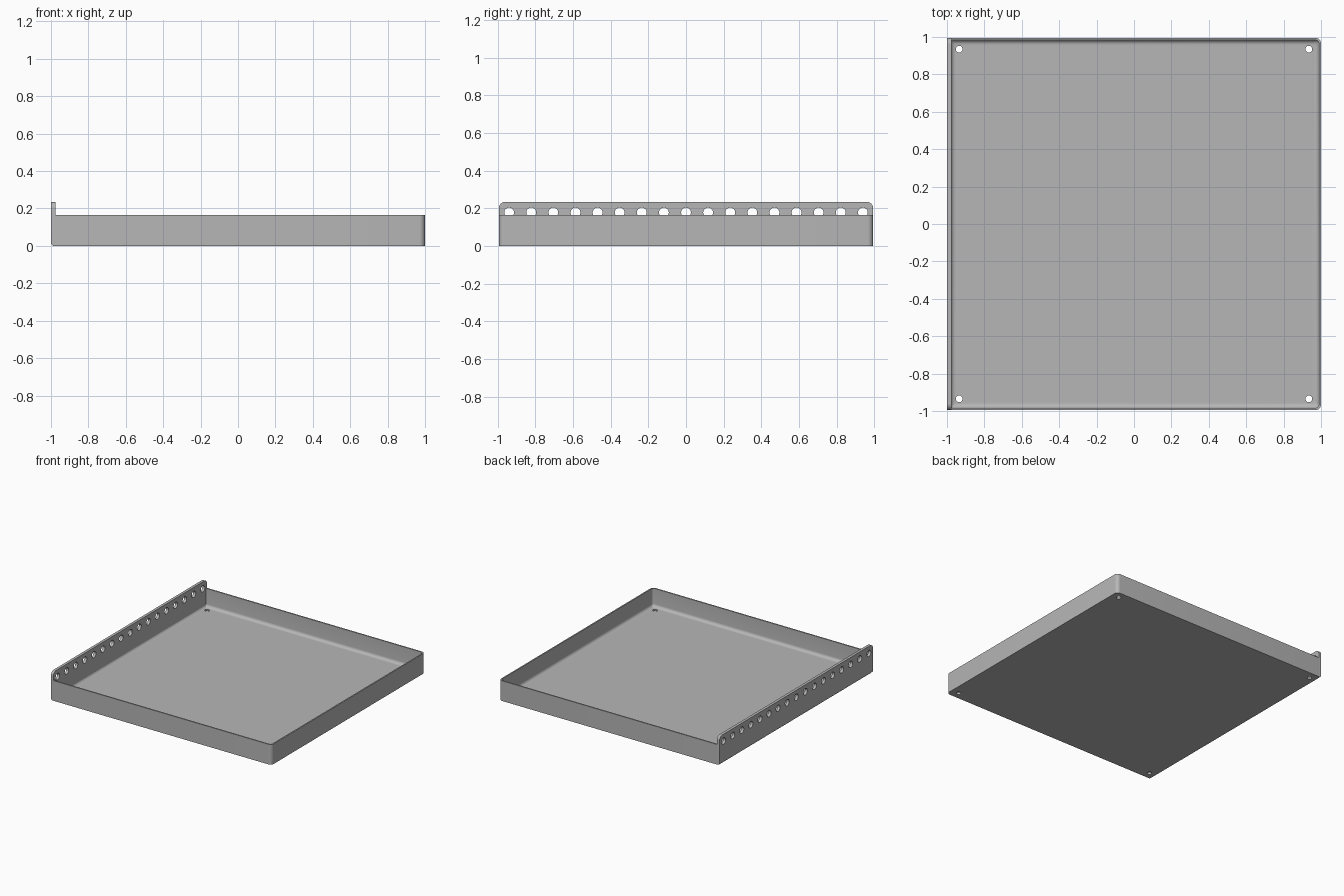
import bpy, bmesh, math
from mathutils import Matrix

if "Cube" in bpy.data.objects:
    bpy.data.objects.remove(bpy.data.objects["Cube"])

steel = bpy.data.materials.new("grey metal")
steel.use_nodes = True
GREY = (0.47, 0.47, 0.47, 1)
steel.diffuse_color = GREY
steel.node_tree.nodes["Principled BSDF"].inputs["Base Color"].default_value = GREY

HALF = 0.995                 # half depth of the tray
LEFT, RIGHT = -0.99, 1.0     # tray side planes
RIM, FLOOR = 0.165, 0.015    # heights
WALL, FILLET = 0.011, 0.025  # sheet thickness and inner bend
PLATE_IN, PLATE_TOP = -0.977, 0.235


def finish(name, bm):
    bmesh.ops.recalc_face_normals(bm, faces=bm.faces)
    mesh = bpy.data.meshes.new(name)
    bm.to_mesh(mesh)
    bm.free()
    mesh.materials.append(steel)
    ob = bpy.data.objects.new(name, mesh)
    bpy.context.collection.objects.link(ob)
    return ob


def rounded_outline(x0, x1, y0, y1, radii, steps=8):
    """Counter-clockwise outline; radii start at the (x1, y1) corner."""
    signs = ((1, 1), (-1, 1), (-1, -1), (1, -1))
    pts = []
    for k, ((sx, sy), r) in enumerate(zip(signs, radii)):
        cx = x1 - r if sx > 0 else x0 + r
        cy = y1 - r if sy > 0 else y0 + r
        for i in range(steps + 1):
            a = math.pi / 2 * (k + i / steps)
            pts.append((cx + r * math.cos(a), cy + r * math.sin(a)))
    return pts


def make_tray():
    bm = bmesh.new()

    def ring(inset, z, r_right, r_left):
        pts = rounded_outline(LEFT + inset, RIGHT - inset, inset - HALF, HALF - inset,
                              (r_right, r_left, r_left, r_right))
        return [bm.verts.new((x, y, z)) for x, y in pts]

    rings = [ring(0, 0, 0.03, 0.012), ring(0, RIM, 0.03, 0.012), ring(WALL, RIM, 0.02, 0.012)]
    for i in range(7):       # curved bend from wall to floor
        a = math.pi / 2 * i / 6
        rings.append(ring(WALL + FILLET * (1 - math.cos(a)),
                          FLOOR + FILLET * (1 - math.sin(a)), 0.018, 0.012))
    for lower, upper in zip(rings, rings[1:]):
        n = len(lower)
        for i in range(n):
            j = (i + 1) % n
            bm.faces.new((lower[i], lower[j], upper[j], upper[i]))
    bm.faces.new(rings[0])
    bm.faces.new(rings[-1])
    return finish("tray", bm)


def make_plate():
    bm = bmesh.new()
    outline = rounded_outline(-HALF, HALF, 0, PLATE_TOP, (0.035, 0.035, 0.001, 0.001))
    face = bm.faces.new([bm.verts.new((-1, y, z)) for y, z in outline])
    out = bmesh.ops.extrude_face_region(bm, geom=[face])
    moved = [v for v in out["geom"] if isinstance(v, bmesh.types.BMVert)]
    bmesh.ops.translate(bm, verts=moved, vec=(PLATE_IN + 1, 0, 0))
    # outer bend along the foot of the plate
    for v in bm.verts:
        if v.co.z < 0.002:
            v.co.z = 0
    bmesh.ops.remove_doubles(bm, verts=bm.verts, dist=0.0015)
    foot = [e for e in bm.edges if e.calc_length() > 1
            and all(v.co.x < -0.99 and v.co.z < 0.01 for v in e.verts)]
    bmesh.ops.bevel(bm, geom=foot, offset=0.018, segments=5, profile=0.5, affect='EDGES')
    return finish("perforated_side_plate", bm)


def make_cutter(name, places, radius, axis):
    bm = bmesh.new()
    turn = Matrix.Rotation(math.pi / 2, 4, 'Y') if axis == 'X' else Matrix.Identity(4)
    for p in places:
        bmesh.ops.create_cone(bm, cap_ends=True, segments=32, radius1=radius, radius2=radius,
                              depth=0.1, matrix=Matrix.Translation(p) @ turn)
    ob = finish(name, bm)
    ob.hide_render = True
    return ob


def cut(ob, cutter):
    mod = ob.modifiers.new("holes", 'BOOLEAN')
    mod.operation, mod.solver, mod.object = 'DIFFERENCE', 'EXACT', cutter
    bpy.context.view_layer.objects.active = ob
    bpy.ops.object.modifier_apply(modifier=mod.name)


tray, plate = make_tray(), make_plate()

# row of holes through the tall side, and one hole in each floor corner
row = make_cutter("row_cutter", [(-1, 0.1175 * i, 0.178) for i in range(-8, 9)], 0.026, 'X')
corners = make_cutter("corner_cutter",
                      [(sx * 0.935, sy * 0.935, 0) for sx in (-1, 1) for sy in (-1, 1)], 0.018, 'Z')
cut(plate, row)
cut(tray, row)
cut(tray, corners)
for helper in (row, corners):
    bpy.data.objects.remove(helper)

for ob in (tray, plate):
    bpy.ops.object.select_all(action='DESELECT')
    ob.select_set(True)
    bpy.context.view_layer.objects.active = ob
    bpy.ops.object.shade_smooth_by_angle(angle=math.radians(30))
